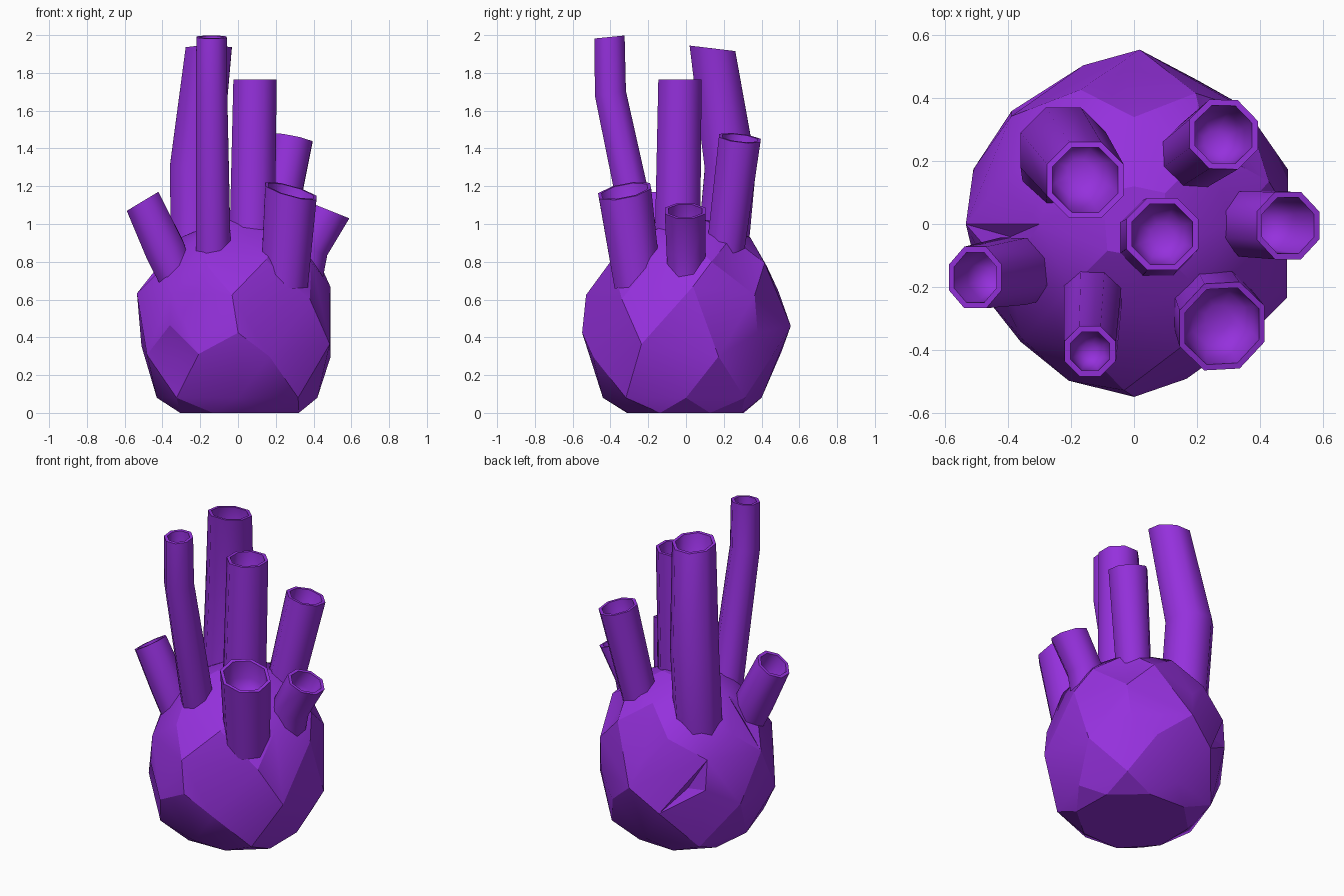
import bpy, bmesh, math, random
from mathutils import Vector

if "Cube" in bpy.data.objects:
    bpy.data.objects.remove(bpy.data.objects["Cube"])

random.seed(4)
purple = bpy.data.materials.new("purple")
purple.diffuse_color = (0.3, 0.03, 0.72, 1)
purple.use_nodes = True
purple.node_tree.nodes["Principled BSDF"].inputs["Base Color"].default_value = purple.diffuse_color


def finish(bm, name, angle):
    bmesh.ops.recalc_face_normals(bm, faces=bm.faces)
    mesh = bpy.data.meshes.new(name)
    bm.to_mesh(mesh)
    bm.free()
    mesh.materials.append(purple)
    for p in mesh.polygons:
        p.use_smooth = True
    mesh.set_sharp_from_angle(angle=math.radians(angle))
    obj = bpy.data.objects.new(name, mesh)
    bpy.context.collection.objects.link(obj)


# Faceted rocky body: rings of (height, first angle, radius every 45 degrees)
RINGS = [
    (0.00, 22, [.34, .32, .33, .33, .33, .34, .33, .35]),
    (0.08, 0, [.42, .44, .40, .45, .43, .46, .44, .45]),
    (0.33, 22, [.52, .50, .53, .54, .53, .54, .52, .54]),
    (0.45, 0, [.49, .51, .555, .53, .51, .52, .55, .50]),
    (0.64, 0, [.49, .51, .49, .52, .535, .51, .53, .51]),
    (0.79, 22, [.45, .46, .46, .45, .43, .43, .42, .43]),
    (0.93, 0, [.31, .34, .34, .33, .30, .29, .26, .30]),
    (1.02, 0, [.10, .14, .12, .14, .10, .12, .10, .12]),
]
bm = bmesh.new()
for z, start, radii in RINGS:
    for i, r in enumerate(radii):
        loose = 0.1 < z < 0.9
        a = math.radians(start + 45 * i + (random.uniform(-5, 5) if loose else 0))
        dz = random.uniform(-.04, .04) if loose else 0
        bm.verts.new((r * math.cos(a), r * math.sin(a), z + dz))
bmesh.ops.convex_hull(bm, input=bm.verts)
bmesh.ops.delete(bm, geom=[v for v in bm.verts if not v.link_faces], context='VERTS')
bmesh.ops.dissolve_limit(bm, angle_limit=math.radians(5), verts=bm.verts, edges=bm.edges)
# Chips knocked out of a few facets
for spot in [(-.38, -.36, .36), (-.35, .38, .5), (.36, .36, .7), (-.42, -.1, .8)]:
    face = min(bm.faces, key=lambda f: (f.calc_center_median() - Vector(spot)).length)
    bmesh.ops.poke(bm, faces=[face], offset=-.025)
finish(bm, "body", 20)


def ring(center, normal, r, sides=8):
    n = Vector(normal).normalized()
    u = (Vector((1, 0, 0)) - n * n.x).normalized()
    v = n.cross(u)
    c = Vector(center)
    angles = [2 * math.pi * (i + .5) / sides for i in range(sides)]
    return [c + r * (math.cos(a) * u + math.sin(a) * v) for a in angles]


def shrink(points, factor):
    c = sum(points, Vector()) / len(points)
    return [c + (p - c) * factor for p in points]


# Open-topped tube swept along a short path, with a rounded hollow in its mouth
def tube(name, path, radii, mouth, wall=0.02, depth=0.18):
    pts = [Vector(p) for p in path]
    loops = []
    for i, p in enumerate(pts):
        n = (pts[min(i + 1, len(pts) - 1)] - pts[max(i - 1, 0)]).normalized()
        loops.append(ring(p, mouth if i == len(pts) - 1 else n, radii[i]))
    top, below = loops[-1], loops[-2]
    length = (pts[-1] - pts[-2]).length
    k = 1 - wall / radii[-1]
    for share, scale in [(0, 1), (.6, .95), (.88, .72), (1, .35)]:
        level = [a.lerp(b, share * depth / length) for a, b in zip(top, below)]
        loops.append(shrink(level, k * scale))

    bm = bmesh.new()
    rows = [[bm.verts.new(p) for p in loop] for loop in loops]
    for a, b in zip(rows, rows[1:]):
        for i in range(len(a)):
            j = (i + 1) % len(a)
            bm.faces.new((a[i], a[j], b[j], b[i]))
    bm.faces.new(rows[0])
    bm.faces.new(rows[-1])
    finish(bm, name, 60)


tube("tall_thin_tube", [(-.13, -.21, .8), (-.14, -.40, 1.69), (-.14, -.405, 1.99)],
     [.1, .09, .087], (0, -.1, 1))
tube("tall_wide_tube", [(-.22, .185, .75), (-.225, .235, 1.3), (-.155, .14, 1.93)],
     [.145, .147, .132], (0, .12, 1))
tube("center_tube", [(.075, -.045, .9), (.09, -.032, 1.765)], [.13, .124], (0, 0, 1))
tube("back_right_tube", [(.18, .21, .87), (.285, .285, 1.455)], [.108, .12], (.2, .12, 1))
tube("right_tube", [(.345, 0, .66), (.375, 0, .87), (.49, -.005, 1.07)],
     [.1, .112, .116], (.4, 0, 1))
tube("left_tube", [(-.32, -.15, .70), (-.385, -.15, .86), (-.505, -.17, 1.12)],
     [.1, .115, .106], (-.6, 0, 1))
tube("front_right_tube", [(.245, -.255, .68), (.28, -.325, 1.175)], [.135, .152], (.28, -.2, 1))
